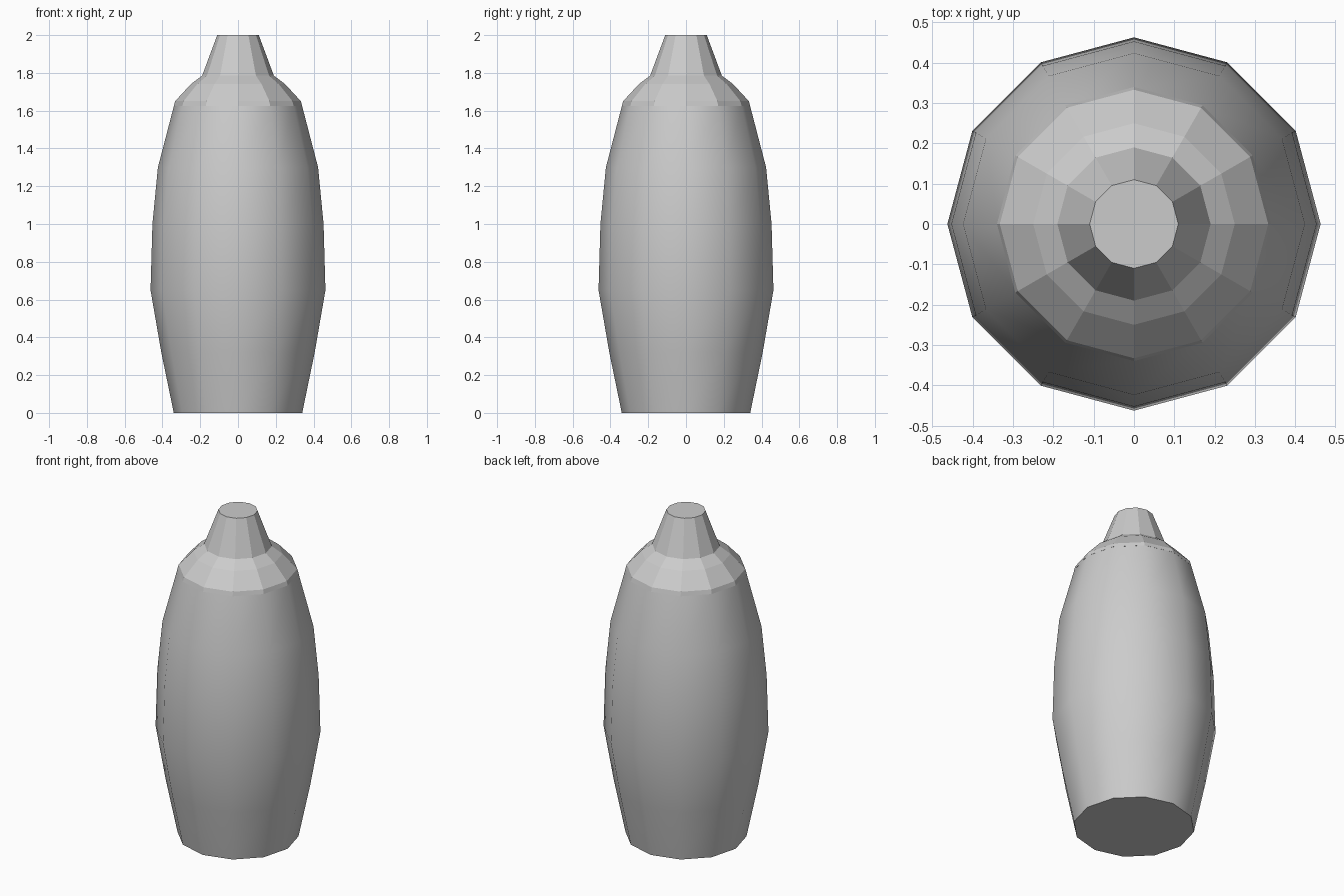
import bpy, bmesh, math

if "Cube" in bpy.data.objects:
    bpy.data.objects.remove(bpy.data.objects["Cube"])

SIDES = 12


def lathe(name, profile, smooth):
    """Revolve (radius, height) points into a closed 12-sided solid."""
    bm = bmesh.new()
    rings = [[bm.verts.new((r * math.cos(2 * math.pi * i / SIDES),
                            r * math.sin(2 * math.pi * i / SIDES), z))
              for i in range(SIDES)] for r, z in profile]
    for low, high in zip(rings, rings[1:]):
        for i in range(SIDES):
            j = (i + 1) % SIDES
            bm.faces.new((low[i], low[j], high[j], high[i])).smooth = smooth
    bm.faces.new(rings[0][::-1])
    bm.faces.new(rings[-1])
    # Keep the rims of the end caps crisp
    for ring in (rings[0], rings[-1]):
        for i in range(SIDES):
            bm.edges.get((ring[i], ring[(i + 1) % SIDES])).smooth = False
    mesh = bpy.data.meshes.new(name)
    bm.to_mesh(mesh)
    bm.free()
    bpy.context.collection.objects.link(bpy.data.objects.new(name, mesh))


# Smooth bulging body, tucked just under the cap
lathe("body", [(0.34, 0), (0.406, 0.32), (0.463, 0.65), (0.453, 1.0),
               (0.424, 1.3), (0.338, 1.63)], True)

# Faceted shoulder cap with a short skirt
lathe("shoulder_cap", [(0.340, 1.625), (0.333, 1.65), (0.25, 1.74),
                       (0.19, 1.785)], False)

# Faceted tapering nozzle
lathe("nozzle", [(0.19, 1.785), (0.11, 2.0)], False)
